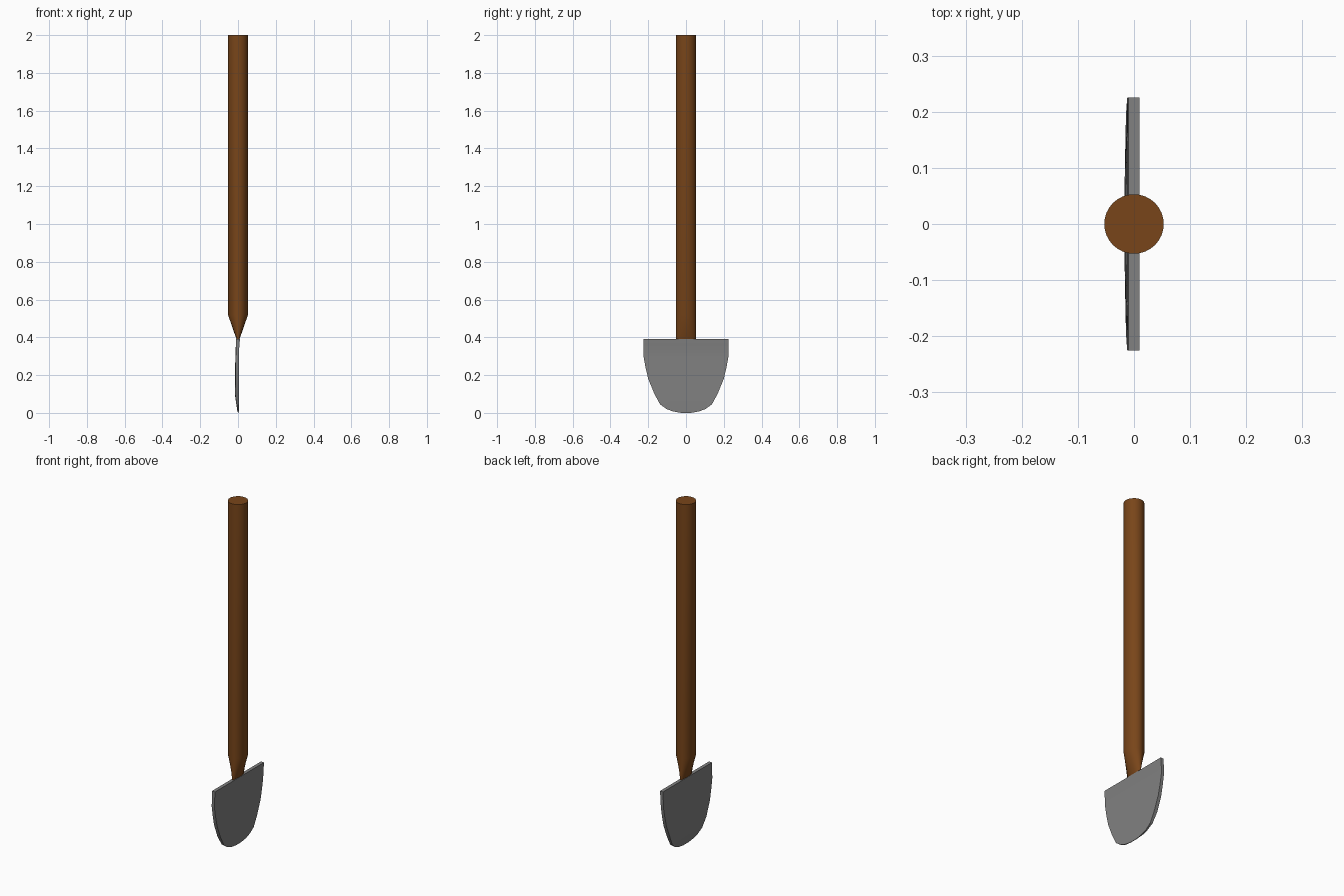
import bpy, math

if "Cube" in bpy.data.objects:
    bpy.data.objects.remove(bpy.data.objects["Cube"])


def material(name, color):
    m = bpy.data.materials.new(name)
    m.diffuse_color = color
    m.use_nodes = True
    m.node_tree.nodes["Principled BSDF"].inputs["Base Color"].default_value = m.diffuse_color
    return m


def loft(name, rings, mat):
    """Skin a stack of equal-sized closed rings and cap both ends."""
    n = len(rings[0])
    verts = [v for ring in rings for v in ring]
    faces = [(r * n + i, r * n + (i + 1) % n, (r + 1) * n + (i + 1) % n, (r + 1) * n + i)
             for r in range(len(rings) - 1) for i in range(n)]
    faces.append(tuple(reversed(range(n))))
    faces.append(tuple(range((len(rings) - 1) * n, len(rings) * n)))
    mesh = bpy.data.meshes.new(name)
    mesh.from_pydata(verts, [], faces)
    mesh.materials.append(mat)
    obj = bpy.data.objects.new(name, mesh)
    bpy.context.collection.objects.link(obj)
    bpy.context.view_layer.objects.active = obj
    obj.select_set(True)
    bpy.ops.object.shade_smooth_by_angle(angle=math.radians(25))
    obj.select_set(False)


wood = material("wood", (0.19, 0.06, 0.01, 1))
steel = material("steel", (0.22, 0.22, 0.22, 1))

# Round handle, pinched to a wedge where it meets the blade
SIDES, RADIUS = 32, 0.053
handle_rings = []
for z, pinch in ((0.385, 0.12), (0.52, 1.0), (2.0, 1.0)):
    handle_rings.append([(RADIUS * pinch * math.cos(2 * math.pi * i / SIDES),
                          RADIUS * math.sin(2 * math.pi * i / SIDES), z)
                         for i in range(SIDES)])
loft("handle", handle_rings, wood)

# Blade rows: height, half width, back x, front x
rows = [(0.0, 0.025, 0.0, 0.003), (0.008, 0.07, -0.003, 0.004),
        (0.02, 0.102, -0.005, 0.004), (0.045, 0.137, -0.009, 0.005),
        (0.10, 0.167, -0.015, 0.005), (0.18, 0.2, -0.014, 0.005),
        (0.24, 0.214, -0.013, 0.005), (0.30, 0.225, -0.012, 0.005),
        (0.34, 0.225, -0.011, 0.006), (0.36, 0.225, -0.0105, 0.008),
        (0.39, 0.225, -0.010, 0.01)]
cols = (-1, -0.5, 0, 0.5, 1)
blade_rings = []
for z, w, back, front in rows:
    bulge = 0.002 if 0.05 < z < 0.35 else 0
    ring = [(front, f * w, z) for f in cols]
    ring += [(back - bulge * (1 - f * f), f * w, z) for f in reversed(cols)]
    blade_rings.append(ring)
loft("blade", blade_rings, steel)
